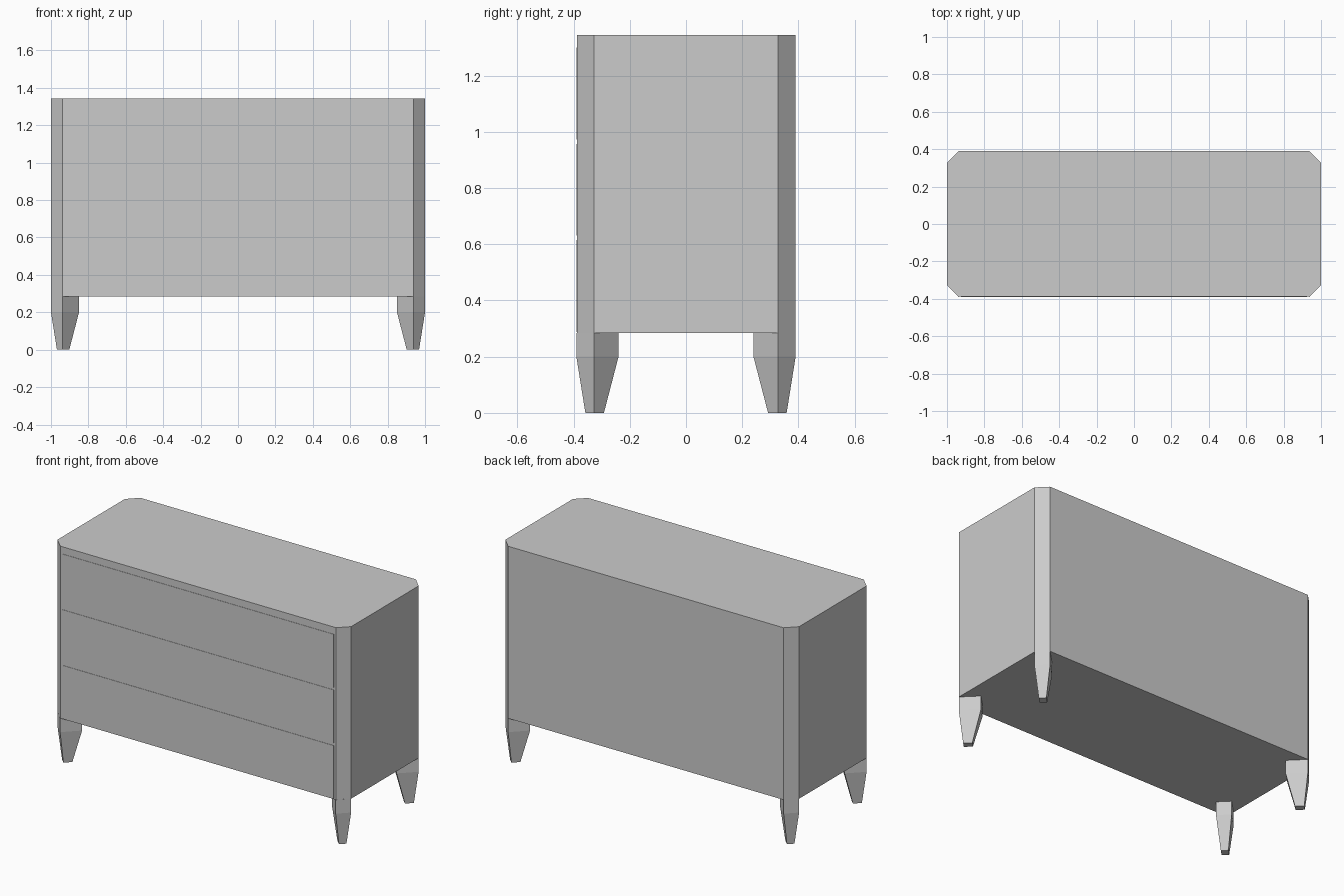
import bpy
import bmesh

if "Cube" in bpy.data.objects:
    bpy.data.objects.remove(bpy.data.objects["Cube"])

HX, HY, CUT = 1.0, 0.39, 0.062      # half width, half depth, corner cut
BOTTOM, TOP, KNEE = 0.285, 1.344, 0.20


def loft(name, sections):
    """Closed solid through matching horizontal outlines [(z, [(x, y), ...]), ...]."""
    bm = bmesh.new()
    rings = [[bm.verts.new((x, y, z)) for x, y in pts] for z, pts in sections]
    n = len(rings[0])
    bm.faces.new(rings[0][::-1])
    bm.faces.new(rings[-1])
    for low, high in zip(rings, rings[1:]):
        for i in range(n):
            j = (i + 1) % n
            bm.faces.new((low[i], low[j], high[j], high[i]))
    bmesh.ops.recalc_face_normals(bm, faces=bm.faces)
    mesh = bpy.data.meshes.new(name)
    bm.to_mesh(mesh)
    bm.free()
    obj = bpy.data.objects.new(name, mesh)
    bpy.context.collection.objects.link(obj)
    return obj


# Carcass: box with cut corners
front = -HY + 0.002
outline = [(-HX + CUT, front), (HX - CUT, front), (HX, -HY + CUT), (HX, HY - CUT),
           (HX - CUT, HY), (-HX + CUT, HY), (-HX, HY - CUT), (-HX, -HY + CUT)]
loft("carcass", [(BOTTOM, outline), (TOP, outline)])

# Three drawer fronts standing just proud of the carcass, with narrow gaps
for i in range(3):
    top = 1.30 - i * 0.3425
    panel = [(-0.924, -HY), (0.924, -HY), (0.924, -HY + 0.02), (-0.924, -HY + 0.02)]
    loft(f"drawer_front_{i + 1}", [(top - 0.327, panel), (top, panel)])


# Diagonal tapered legs, one per corner, flush with the cut corners
def leg_outline(sx, sy, inset, width, depth):
    """Rectangle turned 45 degrees, its outer side parallel to the cut corner."""
    x, y = HX - inset, HY - inset
    pts = [(x - width, y), (x, y - width),
           (x - depth, y - width - depth), (x - width - depth, y - depth)]
    return [(sx * px, sy * py) for px, py in pts]


for sy, side in ((-1, "front"), (1, "back")):
    for sx, hand in ((-1, "left"), (1, "right")):
        foot = leg_outline(sx, sy, 0.032, 0.030, 0.036)
        shaft = leg_outline(sx, sy, 0.0, CUT, 0.088)
        loft(f"{side}_{hand}_leg", [(0.0, foot), (KNEE, shaft), (BOTTOM, shaft)])
